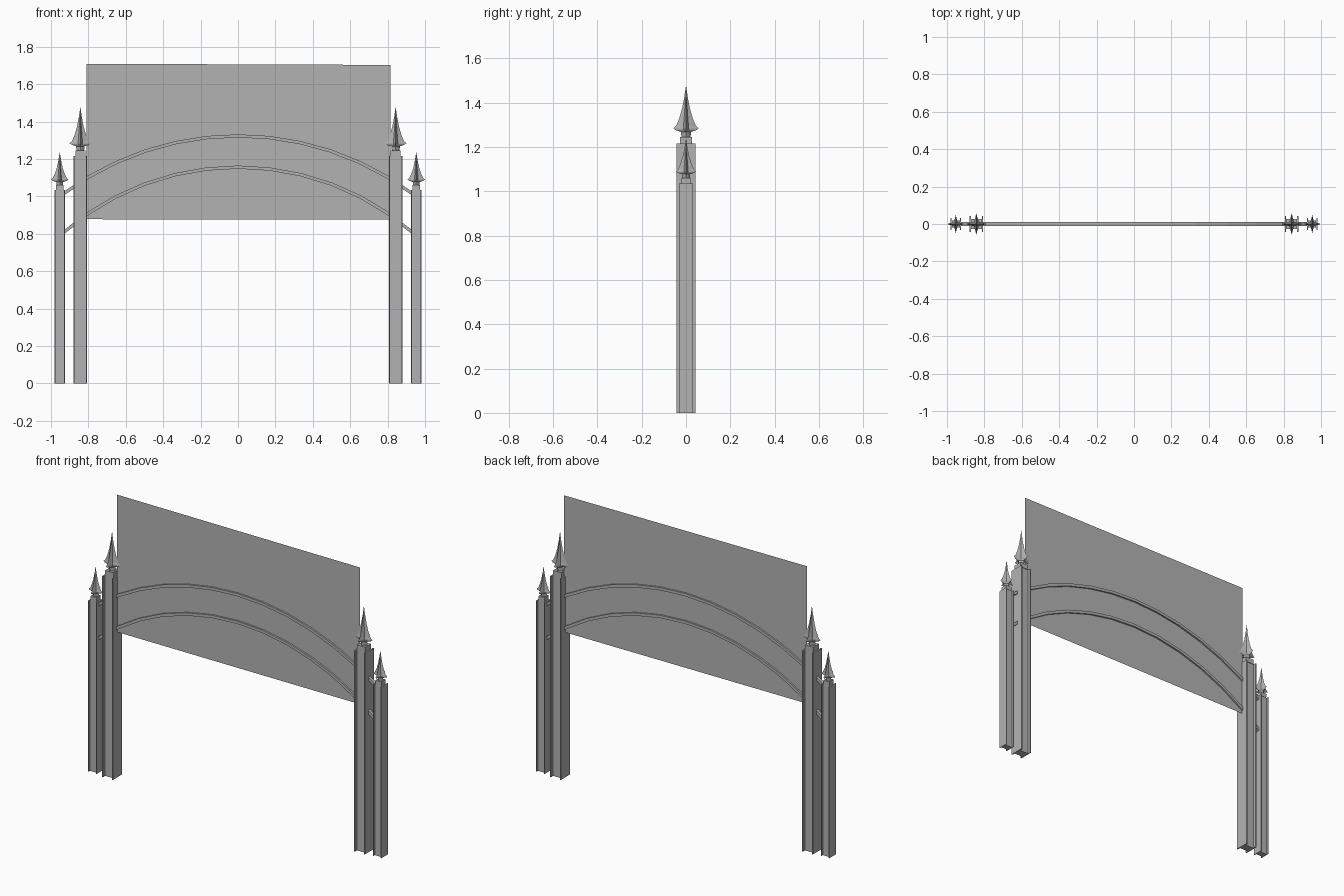
import bpy, bmesh, math
from mathutils import Vector

cube = bpy.data.objects.get("Cube")
if cube:
    bpy.data.objects.remove(cube, do_unlink=True)

grey = bpy.data.materials.new("plain_grey")
grey.use_nodes = True
colour = (0.45, 0.45, 0.45, 1)
grey.diffuse_color = colour
grey.node_tree.nodes["Principled BSDF"].inputs["Base Color"].default_value = colour


def finish(name, bm, closed=True):
    if closed:
        bmesh.ops.recalc_face_normals(bm, faces=bm.faces)
    mesh = bpy.data.meshes.new(name)
    bm.to_mesh(mesh)
    bm.free()
    mesh.materials.append(grey)
    obj = bpy.data.objects.new(name, mesh)
    bpy.context.collection.objects.link(obj)
    return obj


def loft(name, rings):
    """Skin a list of equal-length rings and cap both ends."""
    bm = bmesh.new()
    loops = [[bm.verts.new(p) for p in ring] for ring in rings]
    n = len(loops[0])
    for a, b in zip(loops, loops[1:]):
        for i in range(n):
            j = (i + 1) % n
            bm.faces.new((a[i], a[j], b[j], b[i]))
    bm.faces.new(loops[0][::-1])
    bm.faces.new(loops[-1])
    return finish(name, bm)


def post(name, x, hx, hy, flange, web, height):
    # I-shaped section: side flanges with a recessed web front and back
    quarter = [(hx, 0), (hx, hy), (hx - flange, hy), (hx - flange, web)]
    right = [(px, -py) for px, py in quarter[:0:-1]] + quarter[1:]
    section = right + [(-px, -py) for px, py in right]
    loft(name, [[(x + px, py, z) for px, py in section] for z in (0, height)])


def cap(name, x, half, z0, z1):
    square = [(-half, -half), (half, -half), (half, half), (-half, half)]
    loft(name, [[(x + px, py, z) for px, py in square] for z in (z0, z1)])


# Finial profile: fraction of height, fraction of widest radius, valley fraction
PROFILE = [(0, .36, .3), (.1, .40, .3), (.14, .85, .3), (.17, 1.0, .3),
           (.22, .78, .28), (.36, .54, .22), (.55, .32, .14),
           (.78, .14, .07), (1, .01, .005)]


def finial(name, x, radius, z0, z1):
    # Four-pointed spear head with concave blades
    rings = []
    for t, tip, valley in PROFILE:
        ring = []
        for i in range(8):
            r = radius * (tip if i % 2 == 0 else valley)
            a = i * math.pi / 4
            ring.append((x + r * math.cos(a), r * math.sin(a), z0 + t * (z1 - z0)))
        rings.append(ring)
    loft(name, rings)


def arch(name, top, radius=1.57, thick=.017, half_y=.01, reach=.94, steps=12):
    # Square bar swept along a circular arc
    centre = top - radius
    limit = math.asin(reach / radius)
    rings = []
    for i in range(steps + 1):
        a = -limit + 2 * limit * i / steps
        out = Vector((math.sin(a), 0, math.cos(a)))
        ring = []
        for r, y in ((radius, -half_y), (radius, half_y),
                     (radius - thick, half_y), (radius - thick, -half_y)):
            ring.append(out * r + Vector((0, y, centre)))
        rings.append(ring)
    loft(name, rings)


# Posts, caps and finials on both sides
for side, s in (("left", 1), ("right", -1)):
    post(f"inner_post_{side}", s * .843, .036, .043, .007, .024, 1.215)
    cap(f"inner_cap_{side}", s * .843, .027, 1.215, 1.245)
    finial(f"inner_finial_{side}", s * .843, .057, 1.245, 1.475)
    post(f"outer_post_{side}", s * .953, .028, .032, .004, .018, 1.035)
    cap(f"outer_cap_{side}", s * .953, .02, 1.035, 1.06)
    finial(f"outer_finial_{side}", s * .953, .047, 1.06, 1.235)

# Two arched rails
arch("upper_arch", 1.332)
arch("lower_arch", 1.165, radius=1.43)

# Flat panel between the inner posts
bm = bmesh.new()
bm.faces.new([bm.verts.new(p) for p in (
    (-.81, 0, .878), (.815, 0, .876), (.815, 0, 1.703), (-.81, 0, 1.709))])
finish("panel", bm, closed=False)
